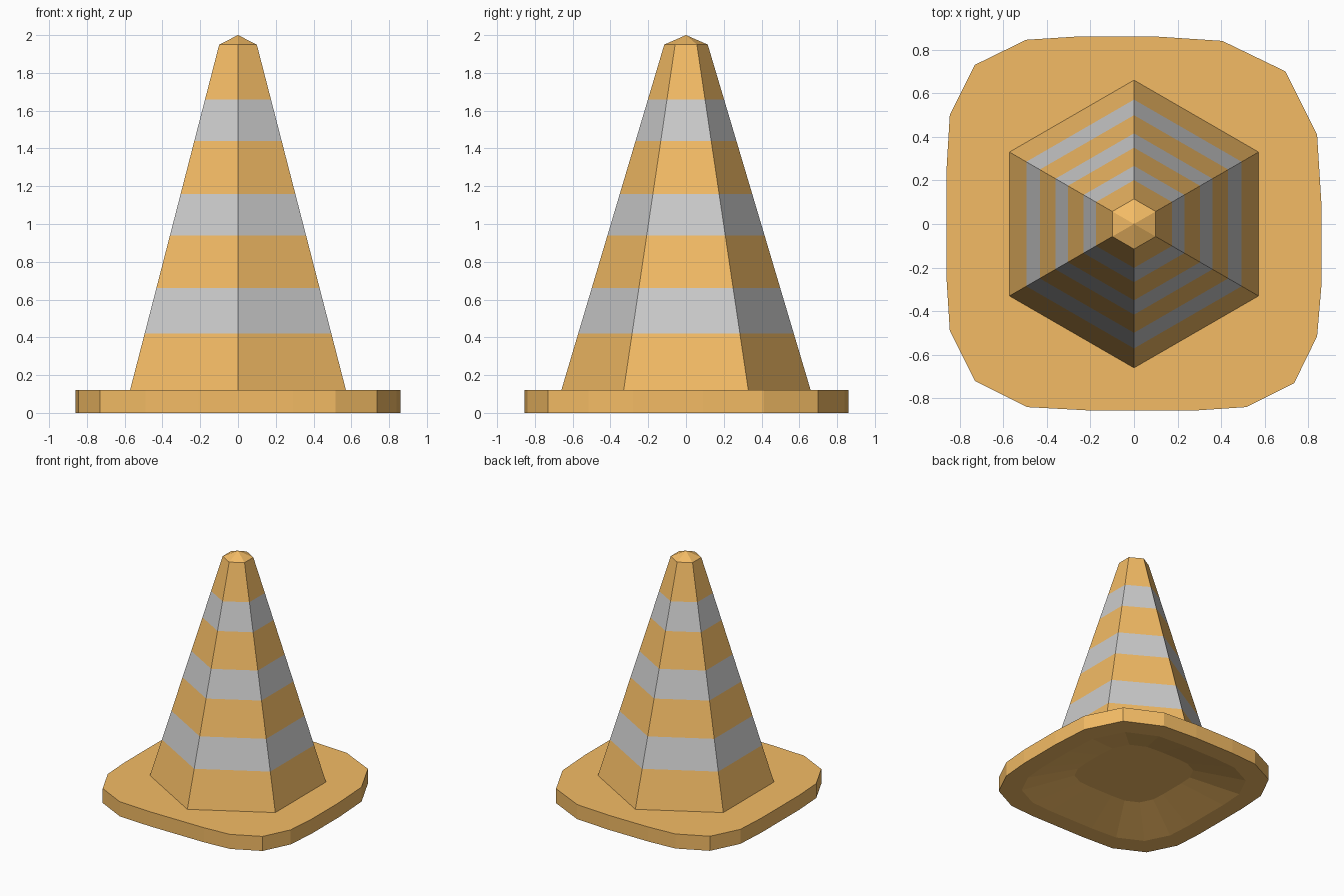
import bpy, bmesh
from math import cos, sin, pi

if "Cube" in bpy.data.objects:
    bpy.data.objects.remove(bpy.data.objects["Cube"])


def material(name, rgb):
    m = bpy.data.materials.new(name)
    m.diffuse_color = (*rgb, 1)
    m.use_nodes = True
    m.node_tree.nodes["Principled BSDF"].inputs["Base Color"].default_value = m.diffuse_color
    return m


orange = material("orange", (0.9, 0.5, 0.13))
grey = material("reflective_grey", (0.8, 0.8, 0.8))


def loft(name, loops, mats, bands=None, cap_start=True, cap_end=True):
    """Skin quads between successive loops; bands gives a material per step."""
    bm = bmesh.new()
    rings = [[bm.verts.new(p) for p in loop] for loop in loops]
    n = len(rings[0])
    for k, (a, b) in enumerate(zip(rings, rings[1:])):
        for i in range(n):
            j = (i + 1) % n
            f = bm.faces.new((a[i], a[j], b[j], b[i]))
            f.material_index = bands[k] if bands else 0
    if cap_start:
        bm.faces.new(rings[0][::-1])
    if cap_end:
        # fan to the tip when a height is given, otherwise a flat cap
        if cap_end is True:
            bm.faces.new(rings[-1])
        else:
            tip = bm.verts.new((0, 0, cap_end))
            for i in range(n):
                bm.faces.new((rings[-1][i], rings[-1][(i + 1) % n], tip))
    me = bpy.data.meshes.new(name)
    bm.to_mesh(me)
    bm.free()
    for m in mats:
        me.materials.append(m)
    ob = bpy.data.objects.new(name, me)
    bpy.context.collection.objects.link(ob)
    return ob


# Base plate: slightly uneven rounded square with a dished underside
outline = [
    (0.86, 0.09), (0.84, 0.41), (0.695, 0.70), (0.405, 0.84), (0.10, 0.86),
    (-0.26, 0.86), (-0.495, 0.845), (-0.73, 0.73), (-0.845, 0.50), (-0.86, 0.25),
    (-0.86, -0.25), (-0.845, -0.49), (-0.73, -0.72), (-0.49, -0.84), (-0.21, -0.855),
    (0.29, -0.855), (0.515, -0.84), (0.735, -0.73), (0.84, -0.515), (0.86, -0.28),
]
steps = [(0.44, 0.11), (0.83, 0.0), (1.0, 0.0), (1.0, 0.12)]
loft("base_plate", [[(x * s, y * s, z) for x, y in outline] for s, z in steps], [orange])

# Hexagonal cone body with three reflective stripes and a low pointed tip
heights = [0.12, 0.42, 0.66, 0.94, 1.16, 1.44, 1.66, 1.95]


def hexagon(z):
    r = 0.66 + (0.115 - 0.66) * (z - 0.12) / 1.83
    return [(r * cos(pi / 6 + i * pi / 3), r * sin(pi / 6 + i * pi / 3), z) for i in range(6)]


loft("cone_body", [hexagon(z) for z in heights], [orange, grey],
     bands=[k % 2 for k in range(7)], cap_start=False, cap_end=2.0)
